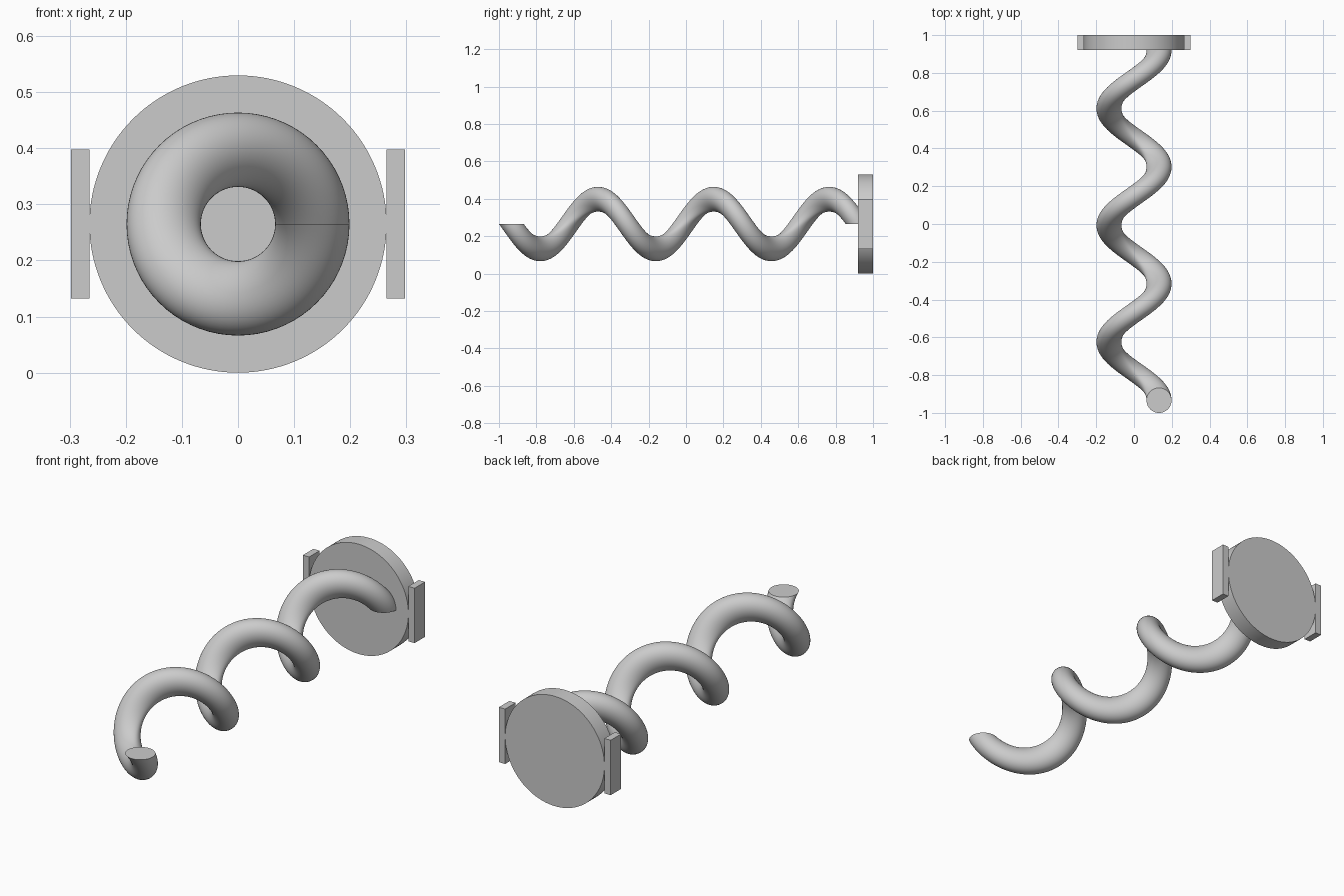
import bpy, bmesh
from math import sin, cos, pi, radians
from mathutils import Matrix

cube = bpy.data.objects.get("Cube")
if cube:
    bpy.data.objects.remove(cube)

R = 2 / 30.2              # wire radius, the unit for every other size
COIL = 2 * R              # coil centreline radius
DISC = 4 * R              # end disc radius
THICK = 1.2 * R           # end disc thickness
AXIS_Z = DISC             # height of the coil axis
TURNS, STEPS, SIDES = 3, 72, 48
START, LENGTH = R - 1, 28 * R
DISC_Y = 1 - THICK / 2

grey = bpy.data.materials.new("plain grey")
grey.use_nodes = True
colour = (0.6, 0.6, 0.6, 1)
grey.diffuse_color = colour
grey.node_tree.nodes["Principled BSDF"].inputs["Base Color"].default_value = colour


def finish(bm, name, smooth=False):
    bmesh.ops.recalc_face_normals(bm, faces=bm.faces)
    mesh = bpy.data.meshes.new(name)
    bm.to_mesh(mesh)
    bm.free()
    mesh.materials.append(grey)
    obj = bpy.data.objects.new(name, mesh)
    bpy.context.collection.objects.link(obj)
    if smooth:
        bpy.ops.object.select_all(action='DESELECT')
        obj.select_set(True)
        bpy.context.view_layer.objects.active = obj
        bpy.ops.object.shade_smooth_by_angle(angle=radians(35))
    return obj


# Coil: an upright circle screwed along the y axis, capped at both ends
bm = bmesh.new()
rings = []
total = TURNS * STEPS
for i in range(total + 1):
    a = -2 * pi * i / STEPS
    y = START + LENGTH * i / total
    ring = []
    for j in range(SIDES):
        p = 2 * pi * j / SIDES
        d = COIL + R * cos(p)
        ring.append(bm.verts.new((d * cos(a), y + R * sin(p), AXIS_Z + d * sin(a))))
    rings.append(ring)
for low, high in zip(rings, rings[1:]):
    for j in range(SIDES):
        k = (j + 1) % SIDES
        bm.faces.new((low[j], low[k], high[k], high[j]))
bm.faces.new(rings[0])
bm.faces.new(rings[-1])
finish(bm, "coil", smooth=True)

# Round end disc
bm = bmesh.new()
place = Matrix.Translation((0, DISC_Y, AXIS_Z)) @ Matrix.Rotation(pi / 2, 4, 'X')
bmesh.ops.create_cone(bm, cap_ends=True, segments=128, radius1=DISC,
                      radius2=DISC, depth=THICK, matrix=place)
finish(bm, "end_disc", smooth=True)

# Upright side plates touching the disc
for side, name in ((1, "left_plate"), (-1, "right_plate")):
    bm = bmesh.new()
    place = (Matrix.Translation((side * (DISC + R / 4), DISC_Y, AXIS_Z))
             @ Matrix.Diagonal((R / 2, THICK, 4 * R, 1)))
    bmesh.ops.create_cube(bm, size=1, matrix=place)
    finish(bm, name)
